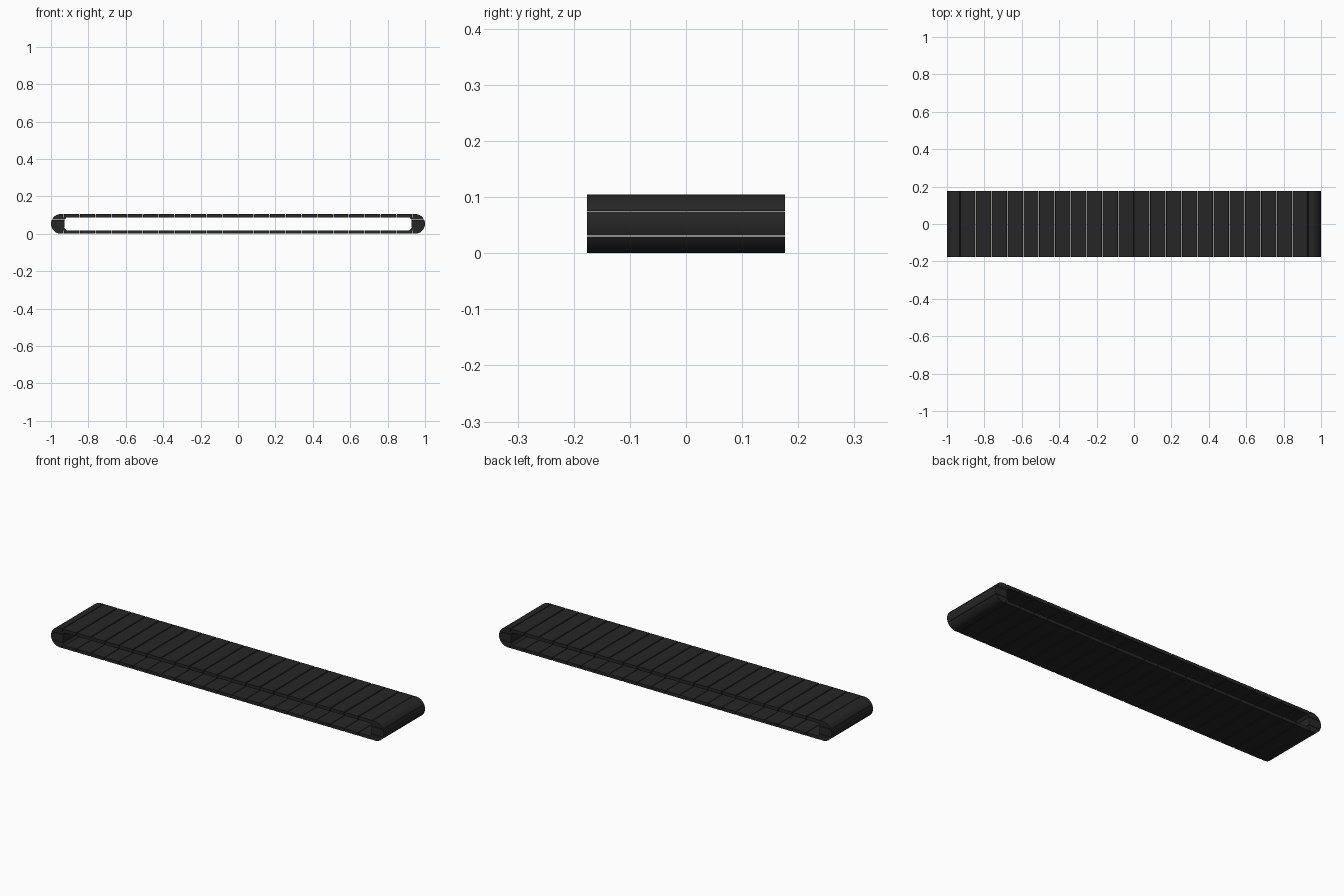
import bpy, bmesh, math

if "Cube" in bpy.data.objects:
    bpy.data.objects.remove(bpy.data.objects["Cube"])

R, T, HW = 0.0525, 0.0175, 0.1765     # end radius, plate thickness, half width
CX, N = 0.9475, 22                    # centre of the end curve, plates per run
GAP = 0.0025

rubber = bpy.data.materials.new("black_rubber")
rubber.diffuse_color = (0.02, 0.019, 0.02, 1)
rubber.use_nodes = True
rubber.node_tree.nodes["Principled BSDF"].inputs["Base Color"].default_value = rubber.diffuse_color


def extrude_profile(name, pts):
    """Solid from an x-z outline, spanning the full belt width."""
    bm = bmesh.new()
    a = [bm.verts.new((x, -HW, z + R)) for x, z in pts]
    b = [bm.verts.new((x, HW, z + R)) for x, z in pts]
    bm.faces.new(a)
    bm.faces.new(b[::-1])
    n = len(pts)
    for i in range(n):
        bm.faces.new((a[i], a[(i + 1) % n], b[(i + 1) % n], b[i]))
    bmesh.ops.recalc_face_normals(bm, faces=bm.faces)
    me = bpy.data.meshes.new(name)
    bm.to_mesh(me)
    bm.free()
    me.materials.append(rubber)
    ob = bpy.data.objects.new(name, me)
    bpy.context.collection.objects.link(ob)
    bpy.ops.object.select_all(action='DESELECT')
    ob.select_set(True)
    bpy.context.view_layer.objects.active = ob
    bpy.ops.object.shade_smooth_by_angle(angle=math.radians(30))
    return ob


def arc(a0, a1, steps=8):
    return [(CX + R * math.cos(math.radians(a0 + (a1 - a0) * i / steps)),
             R * math.sin(math.radians(a0 + (a1 - a0) * i / steps)))
            for i in range(steps + 1)]


# Straight runs: top and bottom plates with narrow seams and softened outer edges
X0 = 0.932
pitch = 2 * X0 / N
c = 0.002
for side, s in (("top", 1), ("bottom", -1)):
    for i in range(N):
        l = -X0 + i * pitch + GAP / 2
        r = l + pitch - GAP
        extrude_profile(f"{side}_plate", [(l, s * (R - T)), (r, s * (R - T)),
                                          (r, s * (R - c)), (r - c, s * R),
                                          (l + c, s * R), (l, s * (R - c))])

# Rounded ends: thick wedge plates fanned around the turn
inner = R - T
mid = arc(-24, 24) + [(0.927, 0.0205), (0.927, -0.0205)]
corner = arc(26, 90) + [(X0 + 0.001, R), (X0 + 0.001, inner),
                        (0.917, inner), (0.927, 0.0225)]
for m in (1, -1):
    extrude_profile("end_plate", [(m * x, z) for x, z in mid])
    for s in (1, -1):
        extrude_profile("end_corner_plate", [(m * x, s * z) for x, z in corner])
